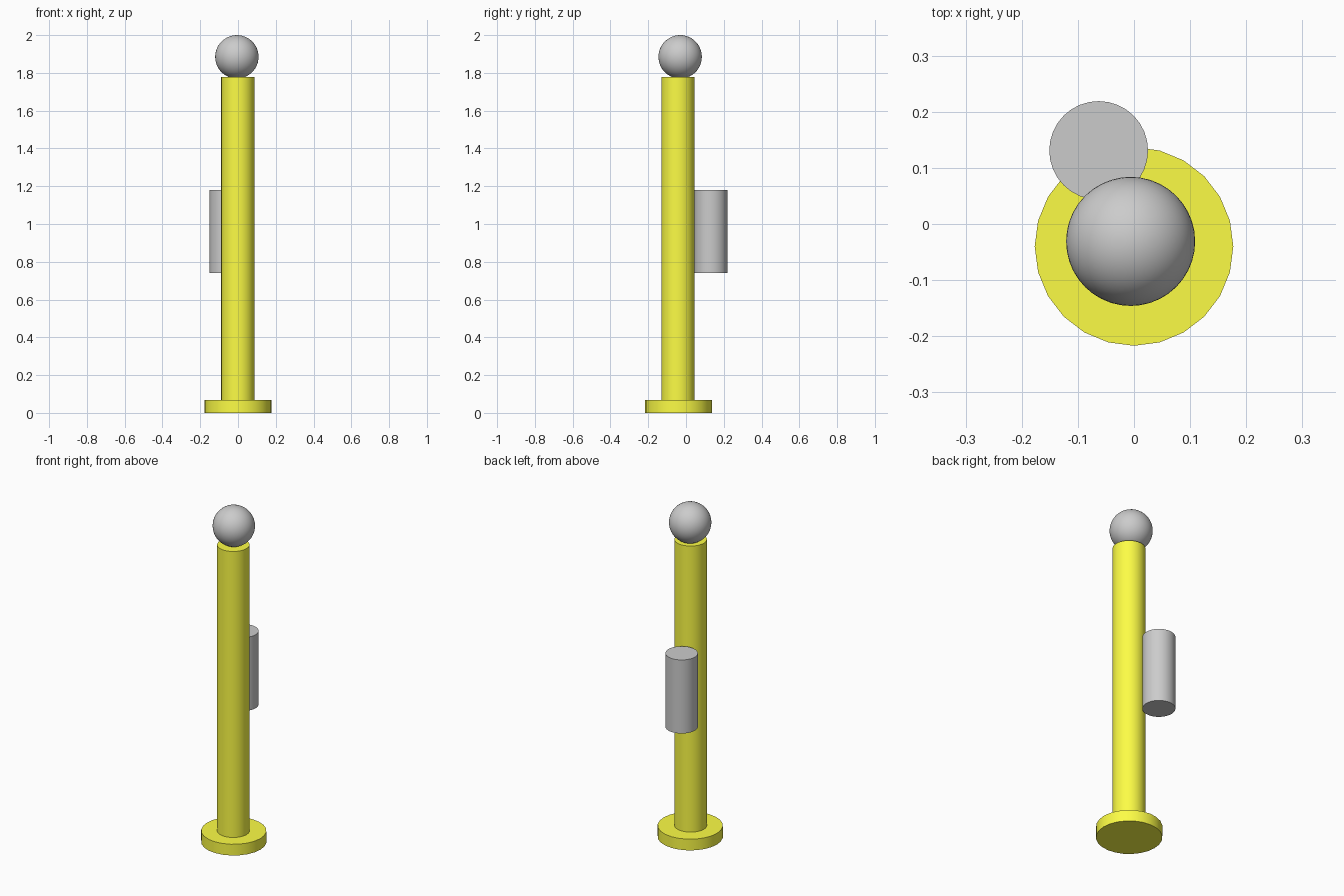
import bpy
import math

if "Cube" in bpy.data.objects:
    bpy.data.objects.remove(bpy.data.objects["Cube"])

yellow = bpy.data.materials.new("yellow_paint")
yellow.diffuse_color = (0.98, 0.98, 0.06, 1)
yellow.use_nodes = True
yellow.node_tree.nodes["Principled BSDF"].inputs["Base Color"].default_value = yellow.diffuse_color


def smooth(obj):
    bpy.ops.object.shade_smooth_by_angle(angle=math.radians(30))
    return obj


def cylinder(name, x, y, radius, z0, z1, sides, material=None):
    bpy.ops.mesh.primitive_cylinder_add(
        vertices=sides, radius=radius, depth=z1 - z0,
        location=(x, y, (z0 + z1) / 2))
    obj = bpy.context.object
    obj.name = name
    if material:
        obj.data.materials.append(material)
    return smooth(obj)


# Round foot and tall post
cylinder("base_plate", 0, -0.04, 0.177, 0, 0.067, 24, yellow)
cylinder("post", -0.001, -0.043, 0.088, 0.06, 1.778, 32, yellow)

# Canister fixed to the back of the post
cylinder("rear_canister", -0.063, 0.131, 0.088, 0.74, 1.18, 32)

# Ball resting on top of the post
bpy.ops.mesh.primitive_ico_sphere_add(
    subdivisions=4, radius=0.115, location=(-0.006, -0.031, 1.885))
bpy.context.object.name = "top_ball"
smooth(bpy.context.object)
